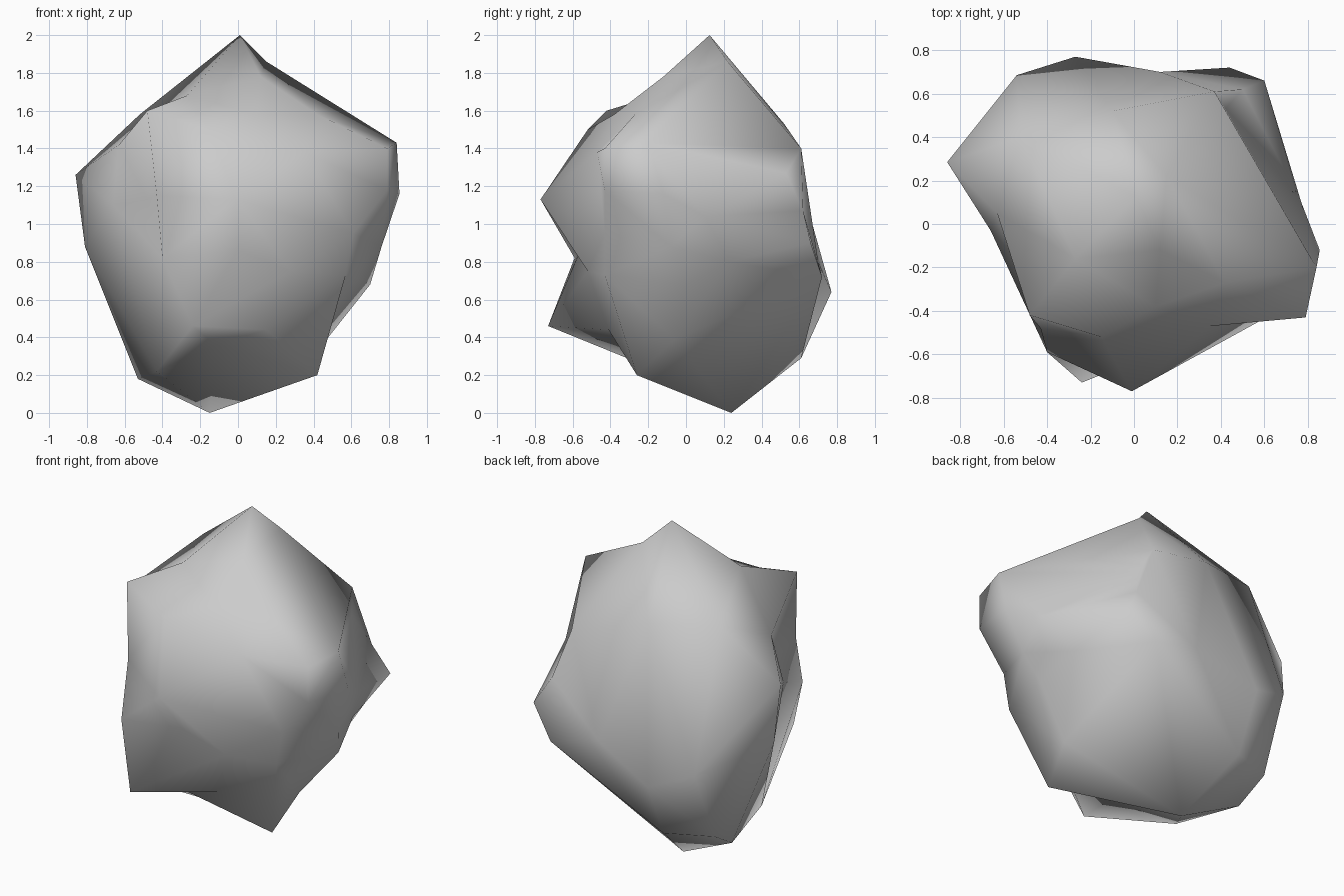
import bpy, bmesh
from mathutils import Vector

CENTRE = Vector((0, 0, 0.9))

# Corner points of the rock, grouped by region
crown = [(.01, .125, 2), (.15, .22, 1.86), (.12, -.12, 1.78), (.42, -.27, 1.58),
         (-.48, -.42, 1.6), (-.52, .4, 1.58), (-.1, .52, 1.53), (-.27, -.16, 1.68),
         (.1, -.38, 1.58)]
front = [(-.15, -.52, 1.5), (-.01, -.77, 1.13), (0, -.56, .86), (.28, -.52, .75),
         (.35, -.47, 1.38), (-.4, -.59, .82), (-.24, -.73, .46), (-.12, -.36, .36),
         (.15, -.41, .44)]
right = [(.79, -.43, 1.4), (.84, -.2, 1.43), (.855, -.12, 1.16), (.79, -.43, 1.18),
         (.76, -.08, .88), (.7, 0, .68), (.64, .23, .8), (.61, -.43, .95),
         (.57, -.43, .73), (.77, .1, 1.04), (.47, -.06, .39)]
back = [(.37, .61, 1.4), (.5, .62, 1.07), (.6, .66, .9), (.44, .72, .72),
        (.12, .7, .8), (-.27, .77, .64), (-.54, .685, .75), (-.27, .61, .29),
        (.42, .53, 1.27)]
left = [(-.86, .285, 1.26), (-.63, .05, 1.42), (-.66, -.03, 1.1), (-.81, .28, .88),
        (-.43, -.48, 1.15), (-.48, -.22, 1.13)]
foot = [(.42, -.26, .2), (-.15, .24, 0), (-.53, .3, .18), (-.43, -.14, .22),
        (-.55, .5, .3)]
points = [Vector(p) for p in crown + front + right + back + left + foot]

# Skin the points on a rounded ball, then push each one out to its real place
bm = bmesh.new()
target = {}
for p in points:
    d = p - CENTRE
    v = bm.verts.new(d.normalized() * d.length ** 0.06)
    target[v] = p
bmesh.ops.convex_hull(bm, input=bm.verts[:])
bmesh.ops.delete(bm, geom=[v for v in bm.verts if not v.link_faces], context='VERTS')
for v in bm.verts:
    v.co = target[v]
bmesh.ops.recalc_face_normals(bm, faces=bm.faces[:])
for f in bm.faces:
    f.smooth = True

mesh = bpy.data.meshes.new("rock")
bm.to_mesh(mesh)
bm.free()
rock = bpy.data.objects.new("rock", mesh)
bpy.context.collection.objects.link(rock)
